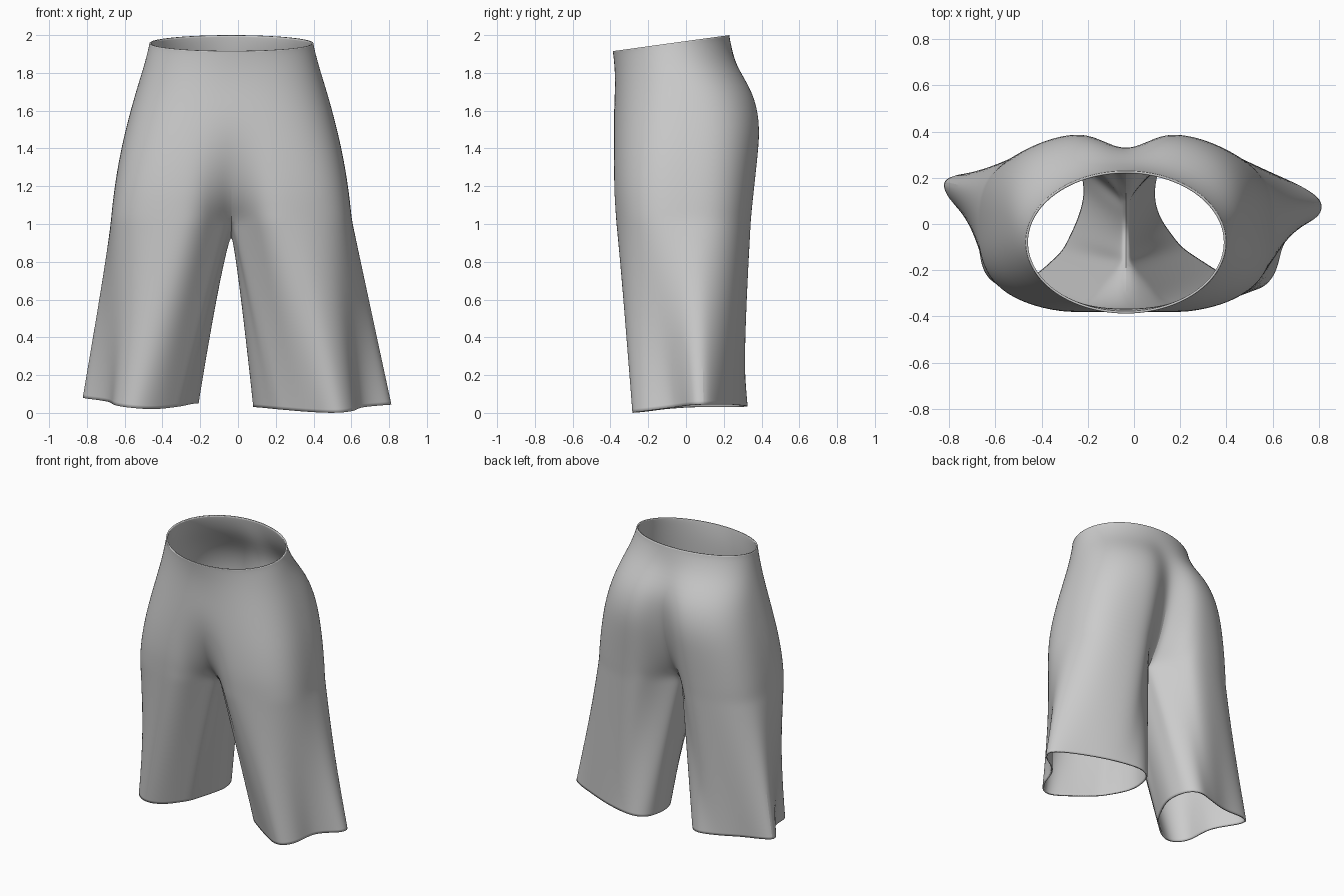
import bpy, bmesh, math
from mathutils import Vector

if "Cube" in bpy.data.objects:
    bpy.data.objects.remove(bpy.data.objects["Cube"])

CX = -0.035          # centre seam position
N, M = 26, 6         # segments: outer half ring, crotch bridge


def spline(ctrl, count):
    """Smooth curve through ctrl, resampled evenly to count+1 points."""
    p = [Vector(c) for c in ctrl]
    p = [p[0] * 2 - p[1]] + p + [p[-1] * 2 - p[-2]]
    fine = []
    for i in range(1, len(p) - 2):
        a, b, c, d = p[i - 1:i + 3]
        for k in range(12):
            t = k / 12
            fine.append(0.5 * (2 * b + (c - a) * t + (2 * a - 5 * b + 4 * c - d) * t * t
                               + (3 * b - a - 3 * c + d) * t ** 3))
    fine.append(p[-2])
    dist = [0]
    for a, b in zip(fine, fine[1:]):
        dist.append(dist[-1] + (b - a).length)
    out, i = [], 0
    for k in range(count + 1):
        s = dist[-1] * k / count
        while i < len(fine) - 2 and dist[i + 1] < s:
            i += 1
        out.append(fine[i].lerp(fine[i + 1], (s - dist[i]) / (dist[i + 1] - dist[i])))
    return out


def half_ring(side, zf, zb, hw, yf, yb, nf, nb, n):
    """Half a torso section, front seam to back seam, with seam notches."""
    pts = []
    for k in range(49):
        a = math.pi * k / 48
        c = -math.cos(a)
        dx = hw * abs(math.sin(a)) ** (2 / n)
        mid, r = (yf + yb) / 2, (yb - yf) / 2
        y = mid + r * math.copysign(abs(c) ** (2 / n), c)
        y -= (nb if c > 0 else -nf) * math.exp(-(dx / 0.12) ** 2)
        pts.append((CX + side * dx, y, zf + (zb - zf) * (y - yf) / (yb - yf)))
    return spline(pts, N)


# Torso levels: front z, back z, half width, front y, back y, notches, squareness
LEVELS = [
    (1.915, 2.0, .435, -.388, .23, 0, 0, 2.0),
    (1.895, 1.965, .44, -.385, .235, 0, 0, 2.0),
    (1.81, 1.85, .465, -.376, .27, 0, .01, 2.15),
    (1.69, 1.70, .508, -.376, .378, 0, .045, 2.4),
    (1.53, 1.53, .553, -.385, .413, 0, .09, 2.6),
    (1.36, 1.36, .592, -.392, .395, .03, .11, 2.8),
    (1.20, 1.20, .618, -.393, .375, .09, .15, 2.95),
    (1.10, 1.10, .63, -.388, .365, .15, .20, 3.0),
    (1.03, 1.03, .637, -.384, .358, .21, .25, 3.0),
]

# Hem outlines: outside from inner front to inner back, then inside back to front
HEMS = {
    1: ([(.2, -.11, .02), (.38, -.225, .005), (.52, -.292, 0), (.61, -.22, .01), (.66, -.06, .03),
         (.82, .05, .045), (.78, .13, .045), (.6, .22, .045), (.4, .295, .04), (.2, .33, .035), (.11, .28, .03)],
        [(.11, .28, .03), (.078, .15, .03), (.10, .03, .03), (.2, -.11, .02)]),
    -1: ([(-.3, -.12, .035), (-.43, -.235, .02), (-.55, -.28, .025), (-.65, -.21, .04), (-.69, -.03, .06),
          (-.83, .155, .08), (-.78, .21, .08), (-.6, .235, .06), (-.45, .285, .05), (-.3, .325, .05), (-.23, .26, .05)],
         [(-.23, .26, .05), (-.205, .15, .05), (-.23, .03, .05), (-.3, -.12, .035)]),
}

bm = bmesh.new()


def bridge_rows(rows, closed):
    grid = [[bm.verts.new(p) for p in r] for r in rows]
    for a, b in zip(grid, grid[1:]):
        w = len(a)
        for i in range(w if closed else w - 1):
            j = (i + 1) % w
            bm.faces.new((a[i], a[j], b[j], b[i]))


for side in (1, -1):
    # seat half
    rows = [half_ring(side, *lv) for lv in LEVELS]
    bridge_rows(rows, False)
    # leg, starting at the split ring that dips under the crotch
    front, back = rows[-1][0], rows[-1][-1]
    dip = spline([back, (CX, 0, .94), (CX, -.08, .955), front], M)
    top = rows[-1] + dip[1:-1]
    outer, inner = HEMS[side]
    hem = spline(outer, N) + spline(inner, M)[1:-1]
    legs = []
    for t in (0, .06, .14, .24, .36, .5, .65, .8, .93, 1):
        ring = []
        for i, (a, b) in enumerate(zip(top, hem)):
            p = a.lerp(b, t)
            if i > N:
                p.x = a.x + (b.x - a.x) * t ** .85
            ring.append(p)
        legs.append(ring)
    bridge_rows(legs, True)

bmesh.ops.remove_doubles(bm, verts=bm.verts, dist=1e-4)
bmesh.ops.recalc_face_normals(bm, faces=bm.faces)
mesh = bpy.data.meshes.new("shorts")
bm.to_mesh(mesh)
bm.free()
shorts = bpy.data.objects.new("shorts", mesh)
bpy.context.collection.objects.link(shorts)

# Smooth cloth with a thin edge
sub = shorts.modifiers.new("smooth", 'SUBSURF')
sub.levels = sub.render_levels = 2
cloth = shorts.modifiers.new("cloth", 'SOLIDIFY')
cloth.thickness = 0.01
cloth.offset = -1
bpy.context.view_layer.objects.active = shorts
shorts.select_set(True)
bpy.ops.object.shade_smooth_by_angle(angle=math.radians(50))
